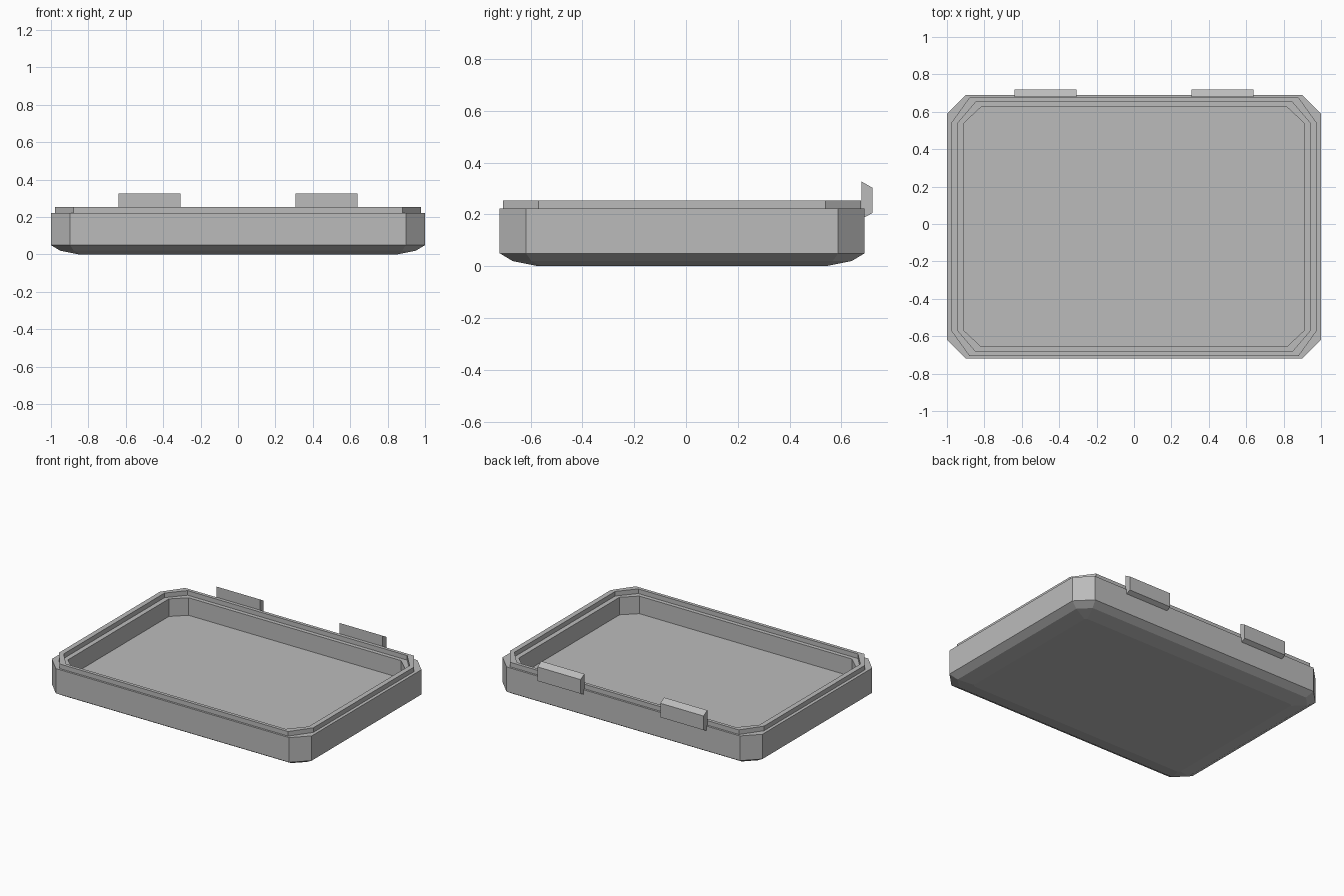
import bpy
import bmesh

cube = bpy.data.objects.get("Cube")
if cube:
    bpy.data.objects.remove(cube)

grey = bpy.data.materials.new("plain grey")
grey.use_nodes = True
colour = (0.5, 0.5, 0.5, 1)
grey.diffuse_color = colour
grey.node_tree.nodes["Principled BSDF"].inputs["Base Color"].default_value = colour

MID_Y = -0.015      # the tray sits slightly forward of the hinge tabs
HALF_X, HALF_Y = 1.0, 0.705


def finish(name, bm):
    bmesh.ops.recalc_face_normals(bm, faces=bm.faces)
    mesh = bpy.data.meshes.new(name)
    bm.to_mesh(mesh)
    bm.free()
    mesh.materials.append(grey)
    obj = bpy.data.objects.new(name, mesh)
    bpy.context.collection.objects.link(obj)
    return obj


def octagon(bm, hx, hy, cx, cy, z):
    """Ring of a rectangle with its corners cut by cx and cy."""
    quarter = [(hx, hy - cy), (hx - cx, hy)]
    points = []
    for sx, sy in ((1, 1), (-1, 1), (-1, -1), (1, -1)):
        corner = quarter if sx * sy > 0 else quarter[::-1]
        points += [(sx * x, sy * y) for x, y in corner]
    return [bm.verts.new((x, y + MID_Y, z)) for x, y in points]


def tray():
    bm = bmesh.new()
    rings = []
    # Rounded underside and outer wall, inset evenly
    for inset, z in ((0.15, 0), (0.05, 0.02), (0, 0.05), (0, 0.222)):
        cut = 0.102 - 0.586 * inset
        rings.append(octagon(bm, HALF_X - inset, HALF_Y - inset, cut, cut, z))
    # Raised lip, inner ledge and cavity
    lip_outer = (0.978, 0.691, 0.098, 0.137)
    lip_inner = (0.943, 0.668, 0.098, 0.114)
    cavity = (0.91, 0.64, 0.092, 0.086)
    for shape, z in ((lip_outer, 0.222), (lip_outer, 0.254), (lip_inner, 0.254),
                     (lip_inner, 0.222), (cavity, 0.222), (cavity, 0.1)):
        rings.append(octagon(bm, *shape, z))
    # Skin between neighbouring rings, then close base and floor
    for a, b in zip(rings, rings[1:]):
        for i in range(8):
            j = (i + 1) % 8
            bm.faces.new((a[i], a[j], b[j], b[i]))
    bm.faces.new(rings[0])
    bm.faces.new(rings[-1])
    return finish("tray", bm)


def hinge_tab(name, side):
    bm = bmesh.new()
    profile = ((0.678, 0.327), (0.72, 0.303), (0.72, 0.205), (0.678, 0.183))
    face = bm.faces.new([bm.verts.new((side * 0.307, y, z)) for y, z in profile])
    out = bmesh.ops.extrude_face_region(bm, geom=[face])
    moved = [v for v in out["geom"] if isinstance(v, bmesh.types.BMVert)]
    bmesh.ops.translate(bm, verts=moved, vec=(side * 0.332, 0, 0))
    if face.is_valid and all(len(e.link_faces) > 2 for e in face.edges):
        bm.faces.remove(face)
    return finish(name, bm)


tray()
hinge_tab("left_hinge_tab", 1)
hinge_tab("right_hinge_tab", -1)
